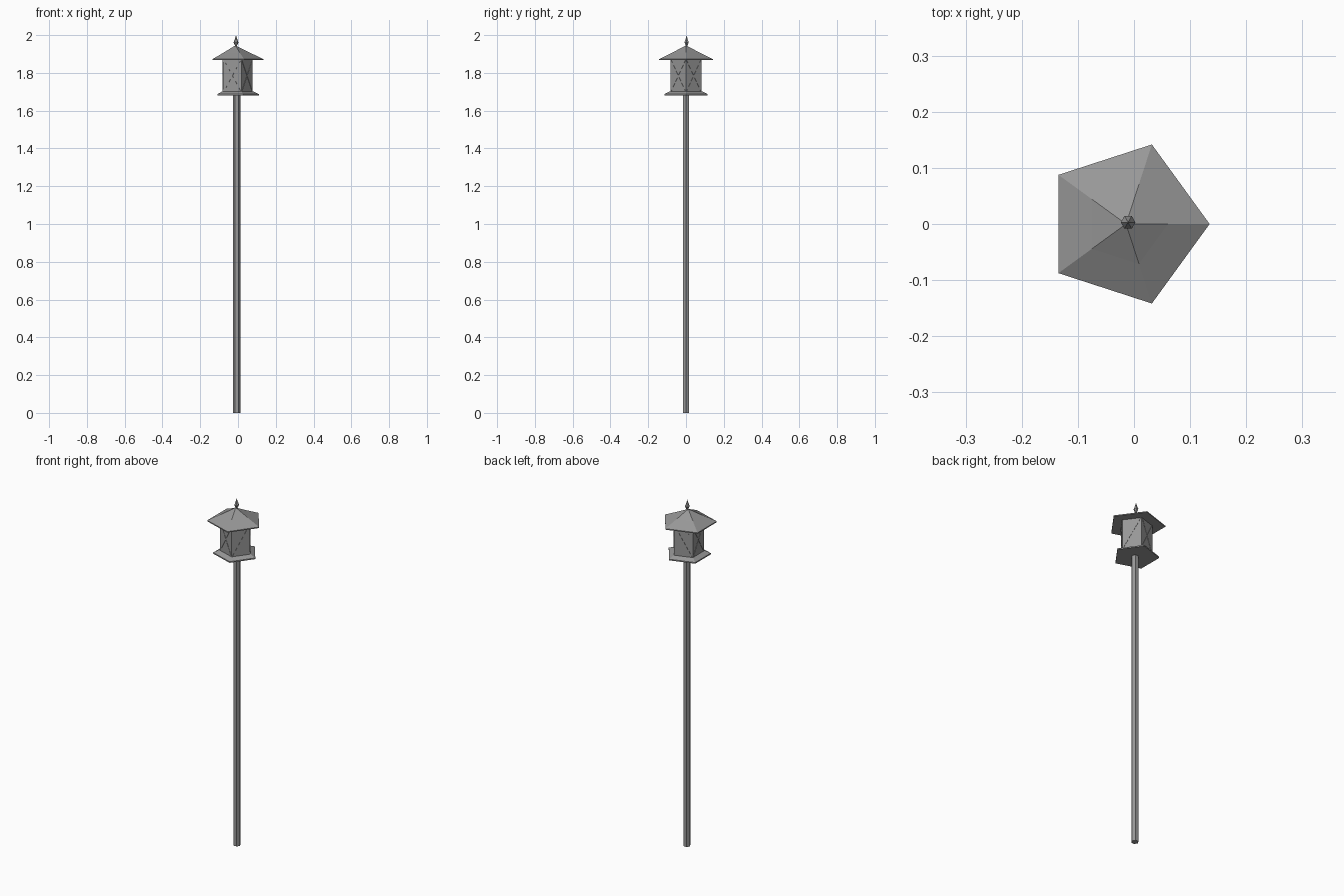
import bpy, bmesh
from math import cos, sin, pi
from mathutils import Vector

if "Cube" in bpy.data.objects:
    bpy.data.objects.remove(bpy.data.objects["Cube"])

CX = -0.0142  # lantern axis: pentagon bounds are centred on x = 0

# Dark grey metal for every part
metal = bpy.data.materials.new("dark_metal")
metal.diffuse_color = (0.31, 0.31, 0.31, 1)
metal.use_nodes = True
metal.node_tree.nodes["Principled BSDF"].inputs["Base Color"].default_value = metal.diffuse_color


def lathe(name, profile, sides, cx=CX, cy=0):
    """Flat-sided solid from (radius, height) pairs; radius 0 makes a point."""
    bm = bmesh.new()
    rings = []
    for r, z in profile:
        n = sides if r > 0 else 1
        rings.append([bm.verts.new((cx + r * cos(2 * pi * i / sides),
                                    cy + r * sin(2 * pi * i / sides), z)) for i in range(n)])
    for a, b in zip(rings, rings[1:]):
        for i in range(sides):
            j = (i + 1) % sides
            if len(b) == 1:
                bm.faces.new((a[i], a[j], b[0]))
            else:
                bm.faces.new((a[i], a[j], b[j], b[i]))
    for ring in (rings[0], rings[-1]):
        if len(ring) > 1:
            bm.faces.new(ring)
    bmesh.ops.recalc_face_normals(bm, faces=bm.faces)
    mesh = bpy.data.meshes.new(name)
    bm.to_mesh(mesh)
    bm.free()
    mesh.materials.append(metal)
    ob = bpy.data.objects.new(name, mesh)
    bpy.context.collection.objects.link(ob)
    return ob


def bar(name, a, b, normal, width, depth):
    """Thin strip from a to b lying on a panel with the given normal."""
    d = b - a
    side = d.normalized().cross(normal)
    bpy.ops.mesh.primitive_cube_add(size=1)
    ob = bpy.context.object
    ob.name = name
    ob.data.materials.append(metal)
    for v in ob.data.vertices:
        x, y, z = v.co
        v.co = (a + b) / 2 + d * x + side * (y * width) + normal * (z * depth)


# Post
lathe("post", [(0.0195, 0), (0.0195, 1.69)], 6, -0.006)

# Lantern base, body, roof and finial
R, Z0, Z1 = 0.087, 1.696, 1.874
BX = -0.009
lathe("lantern_base", [(0.121, 1.681), (0.121, 1.688), (0.092, 1.701)], 5, -0.0105)
lathe("lantern_body", [(R, Z0), (R, Z1)], 5, BX)
lathe("roof", [(0.149, 1.867), (0.149, 1.873), (0.075, 1.908), (0.005, 1.943)], 5)
lathe("finial", [(0.006, 1.94), (0.006, 1.946), (0.013, 1.961), (0.006, 1.98), (0, 2.0)], 6, -0.0105, 0.003)

# Crossed bars on each of the five panels
for i in range(5):
    p, q = (Vector((BX + R * cos(2 * pi * k / 5), R * sin(2 * pi * k / 5), 0)) for k in (i, i + 1))
    mid = 2 * pi * (i + 0.5) / 5
    normal = Vector((cos(mid), sin(mid), 0))
    low, high = Vector((0, 0, Z0 + 0.006)), Vector((0, 0, Z1 - 0.006))
    p, q = p.lerp(q, 0.04), q.lerp(p, 0.04)
    bar(f"cross_bar_a_{i}", p + low, q + high, normal, 0.003, 0.003)
    bar(f"cross_bar_b_{i}", q + low, p + high, normal, 0.003, 0.003)
